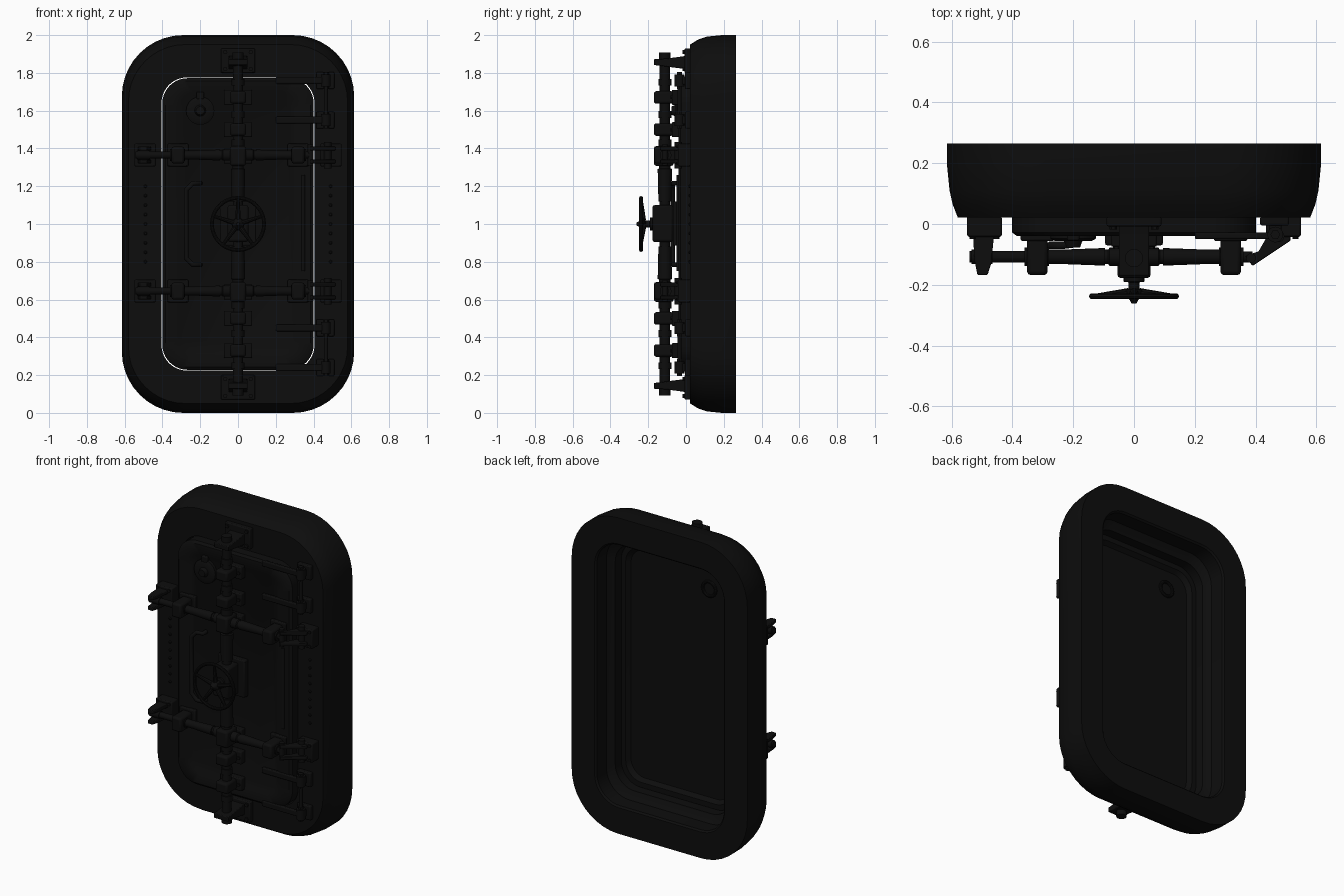
import bpy, bmesh, math
from mathutils import Vector

mat = bpy.data.materials.new("black_iron")
mat.diffuse_color = (0.004, 0.004, 0.004, 1)


def finish(name, bm, bevel=0):
    bmesh.ops.recalc_face_normals(bm, faces=bm.faces)
    me = bpy.data.meshes.new(name)
    bm.to_mesh(me)
    bm.free()
    me.materials.append(mat)
    ob = bpy.data.objects.new(name, me)
    bpy.context.collection.objects.link(ob)
    if bevel:
        m = ob.modifiers.new("bevel", 'BEVEL')
        m.width, m.segments = bevel, 2
    bpy.ops.object.select_all(action='DESELECT')
    ob.select_set(True)
    bpy.context.view_layer.objects.active = ob
    bpy.ops.object.shade_smooth_by_angle(angle=math.radians(35))
    return ob


def rounded(hx, hz, r, y, n=10):
    pts = []
    for q, (sx, sz) in enumerate([(1, 1), (-1, 1), (-1, -1), (1, -1)]):
        for i in range(n + 1):
            a = math.pi / 2 * (q + i / n)
            pts.append((sx * (hx - r) + r * math.cos(a), y, 1 + sz * (hz - r) + r * math.sin(a)))
    return pts


def loft(name, loops, cap=True, closed=False, bevel=0):
    bm = bmesh.new()
    rings = [[bm.verts.new(p) for p in lp] for lp in loops]
    n = len(rings[0])
    pairs = list(zip(rings, rings[1:])) + ([(rings[-1], rings[0])] if closed else [])
    for a, b in pairs:
        for i in range(n):
            bm.faces.new((a[i], a[(i + 1) % n], b[(i + 1) % n], b[i]))
    if cap and not closed:
        bm.faces.new(rings[0])
        bm.faces.new(rings[-1])
    return finish(name, bm, bevel)


def box(name, x0, x1, y0, y1, z0, z1, bevel=0.006):
    sq = [(x0, z0), (x1, z0), (x1, z1), (x0, z1)]
    return loft(name, [[(x, y, z) for x, z in sq] for y in (y0, y1)], bevel=bevel)


def prism_z(name, poly, z0, z1, bevel=0.004):
    return loft(name, [[(x, y, z) for x, y in poly] for z in (z0, z1)], bevel=bevel)


def lathe(name, start, axis, prof, n=20):
    # prof: (distance along axis, radius)
    q = Vector(axis).to_track_quat('Z', 'Y')
    s = Vector(start)
    return loft(name, [[s + q @ Vector((r * math.cos(2 * math.pi * i / n), r * math.sin(2 * math.pi * i / n), d))
                        for i in range(n)] for d, r in prof])


def rod(name, a, b, r, r2=None, n=16):
    d = Vector(b) - Vector(a)
    return lathe(name, a, d, [(0, r), (d.length, r2 or r)], n)


def torus(name, c, R, r, n=40, m=10):
    return loft(name, [[(c[0] + (R + r * math.cos(v)) * math.cos(u), c[1] + r * math.sin(v),
                         c[2] + (R + r * math.cos(v)) * math.sin(u))
                        for v in [2 * math.pi * j / m for j in range(m)]]
                       for u in [2 * math.pi * i / n for i in range(n)]], closed=True)


# Surrounding frame: tapered outside, stepped recess at the back
loft("frame", [rounded(*p) for p in [
    (0.405, 0.776, 0.135, 0.022), (0.58, 0.95, 0.30, 0.022), (0.597, 0.977, 0.31, 0.065),
    (0.607, 0.992, 0.32, 0.11), (0.615, 1.0, 0.325, 0.19), (0.615, 1.0, 0.325, 0.265),
    (0.455, 0.835, 0.17, 0.265), (0.445, 0.825, 0.16, 0.255), (0.445, 0.825, 0.16, 0.16),
    (0.425, 0.80, 0.15, 0.14), (0.405, 0.776, 0.135, 0.13)]], closed=True)

# Door leaf with raised front panel and recessed back panel
loft("door", [rounded(*p) for p in [
    (0.30, 0.68, 0.08, -0.030), (0.315, 0.695, 0.09, -0.040), (0.385, 0.758, 0.13, -0.040),
    (0.401, 0.772, 0.135, -0.028), (0.401, 0.772, 0.135, 0.075), (0.37, 0.74, 0.11, 0.075),
    (0.35, 0.72, 0.10, 0.05)]])

# Peephole with its front cover and rear ring
lathe("peephole_cover", (-0.2, -0.028, 1.6), (0, -1, 0), [(0, 0.075), (0.02, 0.075), (0.028, 0.06), (0.028, 0.03), (0.05, 0.022)])
torus("peephole_rear_ring", (-0.2, 0.052, 1.6), 0.045, 0.01)
box("cover_pivot", -0.22, -0.18, -0.055, -0.03, 1.66, 1.70)

# Frame bolts
for s in (-1, 1):
    for i in range(9):
        z = 0.8 + 0.4 * i / 8
        lathe("frame_bolt", (s * 0.49, 0.024, z), (0, -1, 0), [(0, 0.009), (0.006, 0.009), (0.01, 0.005)], 8)

# Vertical locking shaft with sleeves
Y = -0.112
lathe("vertical_shaft", (0, Y, 0.12), (0, 0, 1), [(0, 0.027), (1.76, 0.027)])
for s in (-1, 1):
    lathe("shaft_sleeve", (0, Y, 1 + s * 0.12), (0, 0, s), [
        (0, 0.034), (0.17, 0.038), (0.175, 0.03), (0.19, 0.03)])
    # guide blocks on the shaft
    for d, h in ((0.36, 0.052), (0.50, 0.033), (0.67, 0.033)):
        z = 1 + s * d
        box("shaft_guide", -0.042, 0.042, -0.17, -0.065, z - h, z + h, 0.012)
        box("guide_base", -0.075, 0.075, -0.075, -0.032, z - 0.04, z + 0.04)
        for x in (-0.058, 0.058):
            lathe("guide_bolt", (x, -0.074, z), (0, -1, 0), [(0, 0.011), (0.008, 0.011)], 6)
    for d in (0.43, 0.58, 0.75):
        lathe("shaft_collar", (0, Y, 1 + s * d - 0.018), (0, 0, 1), [(0, 0.034), (0.036, 0.034)])
    # end keepers on the frame
    z = 1 + s * 0.865
    box("end_plate", -0.09, 0.09, -0.008, 0.025, z - 0.065, z + 0.065)
    for x in (-0.068, 0.068):
        for k in (-0.045, 0.045):
            lathe("end_bolt", (x, -0.008, z + k), (0, -1, 0), [(0, 0.012), (0.01, 0.012)], 6)
    loft("end_keeper", [[(x, y, 1 + s * h) for y, h in
         [(0.0, 0.82), (-0.17, 0.842), (-0.17, 0.872), (-0.10, 0.876), (0.0, 0.89)]] for x in (-0.05, 0.05)], bevel=0.004)
    rod("shaft_tip", (0, Y, z), (0, Y, 1 + s * 0.908), 0.03)

# Central gearbox
box("gearbox", -0.055, 0.055, -0.178, -0.068, 0.905, 1.1, 0.012)
box("gearbox_base", -0.095, 0.095, -0.07, -0.032, 0.885, 1.12)

# Handwheel
lathe("wheel_hub", (0, -0.17, 1), (0, -1, 0), [
    (0, 0.034), (0.02, 0.034), (0.022, 0.018), (0.044, 0.018), (0.045, 0.034), (0.066, 0.03), (0.08, 0.014), (0.092, 0.008)])
torus("wheel_rim", (0, -0.238, 1), 0.138, 0.010)
for i in range(5):
    a = math.pi / 2 + 2 * math.pi * i / 5
    c, s = math.cos(a), math.sin(a)
    rod("wheel_spoke", (0.02 * c, -0.226, 1 + 0.02 * s), (0.137 * c, -0.238, 1 + 0.137 * s), 0.015, 0.008, 10)

# Two rows of side locking bars
for z in (0.645, 1.365):
    for s in (-1, 1):
        lathe("side_bar", (s * 0.03, -0.108, z), (s, 0, 0), [
            (0, 0.03), (0.05, 0.03), (0.055, 0.024), (0.065, 0.024), (0.066, 0.029), (0.2, 0.024), (0.25, 0.024),
            (0.25, 0.031), (0.265, 0.031), (0.33, 0.031), (0.33, 0.018), (0.36, 0.018)])
        x = s * 0.318
        box("bar_guide", x - 0.034, x + 0.034, -0.168, -0.045, z - 0.045, z + 0.045, 0.012)
        box("bar_guide_base", x - 0.055, x + 0.055, -0.056, -0.03, z - 0.06, z + 0.06)
        # keeper block fixed to the frame
        x = s * 0.492
        box("keeper_block", x - 0.057, x + 0.057, -0.042, 0.026, z - 0.06, z + 0.06)
        for k in (-0.045, 0.045):
            for m in (-0.04, 0.04):
                lathe("keeper_bolt", (x + m, -0.041, z + k), (0, -1, 0), [(0, 0.01), (0.008, 0.01)], 6)
    # left fork and bar tip
    rod("bar_tip", (-0.35, -0.108, z), (-0.542, -0.108, z), 0.019)
    for k in (-0.034, 0.034):
        prism_z("keeper_fork", [(-0.53, -0.03), (-0.46, -0.03), (-0.47, -0.13), (-0.482, -0.168), (-0.515, -0.168), (-0.525, -0.12)],
                z + k - 0.011, z + k + 0.011)
    lathe("tip_collar", (-0.535, -0.108, z), (1, 0, 0), [(0, 0.024), (0.07, 0.024)])
    # right swinging link, angled back to the frame
    for k in (-0.034, 0.034):
        prism_z("swing_link", [(0.365, -0.105), (0.39, -0.138), (0.515, -0.055), (0.515, -0.02), (0.45, -0.02), (0.41, -0.09)],
                z + k - 0.011, z + k + 0.011)
    rod("link_pin", (0.385, -0.112, z - 0.055), (0.385, -0.112, z + 0.055), 0.016)
    rod("link_pivot", (0.475, -0.04, z - 0.07), (0.475, -0.04, z + 0.07), 0.02)

# Hinges on the right side
for s in (-1, 1):
    for d in (0.55, 0.76):
        z = 1 + s * d
        box("hinge_leaf", 0.415, 0.51, -0.005, 0.025, z - 0.045, z + 0.045)
        rod("hinge_knuckle", (0.465, -0.035, z - 0.032), (0.465, -0.035, z + 0.032), 0.026)
        box("hinge_ear", 0.445, 0.485, -0.035, 0.02, z - 0.022, z + 0.022)
        for k in (-1, 1):
            rod("hinge_nut", (0.465, -0.035, z + k * 0.03), (0.465, -0.035, z + k * 0.045), 0.016, n=6)
    z = 1 + s * 0.655
    rod("hinge_pin", (0.465, -0.035, z - 0.12), (0.465, -0.035, z + 0.12), 0.011)
    for k in (-0.105, 0.105):
        box("hinge_arm", 0.20, 0.465, -0.05, -0.028, z + k - 0.018, z + k + 0.018)

# Long stiffening rib beside the hinges
rod("rib", (0.345, -0.04, 0.75), (0.345, -0.04, 1.26), 0.01)

# Pull handle
pts = [(-0.2, -0.035, 1.215), (-0.2, -0.068, 1.215), (-0.24, -0.07, 1.215), (-0.275, -0.07, 1.18)]
pts += [(x, y, 2 - z) for x, y, z in reversed(pts)]
cu = bpy.data.curves.new("pull_handle", 'CURVE')
cu.dimensions = '3D'
cu.bevel_depth, cu.bevel_resolution, cu.use_fill_caps = 0.013, 3, True
sp = cu.splines.new('POLY')
sp.points.add(len(pts) - 1)
for p, co in zip(sp.points, pts):
    p.co = (*co, 1)
cu.materials.append(mat)
bpy.context.collection.objects.link(bpy.data.objects.new("pull_handle", cu))
